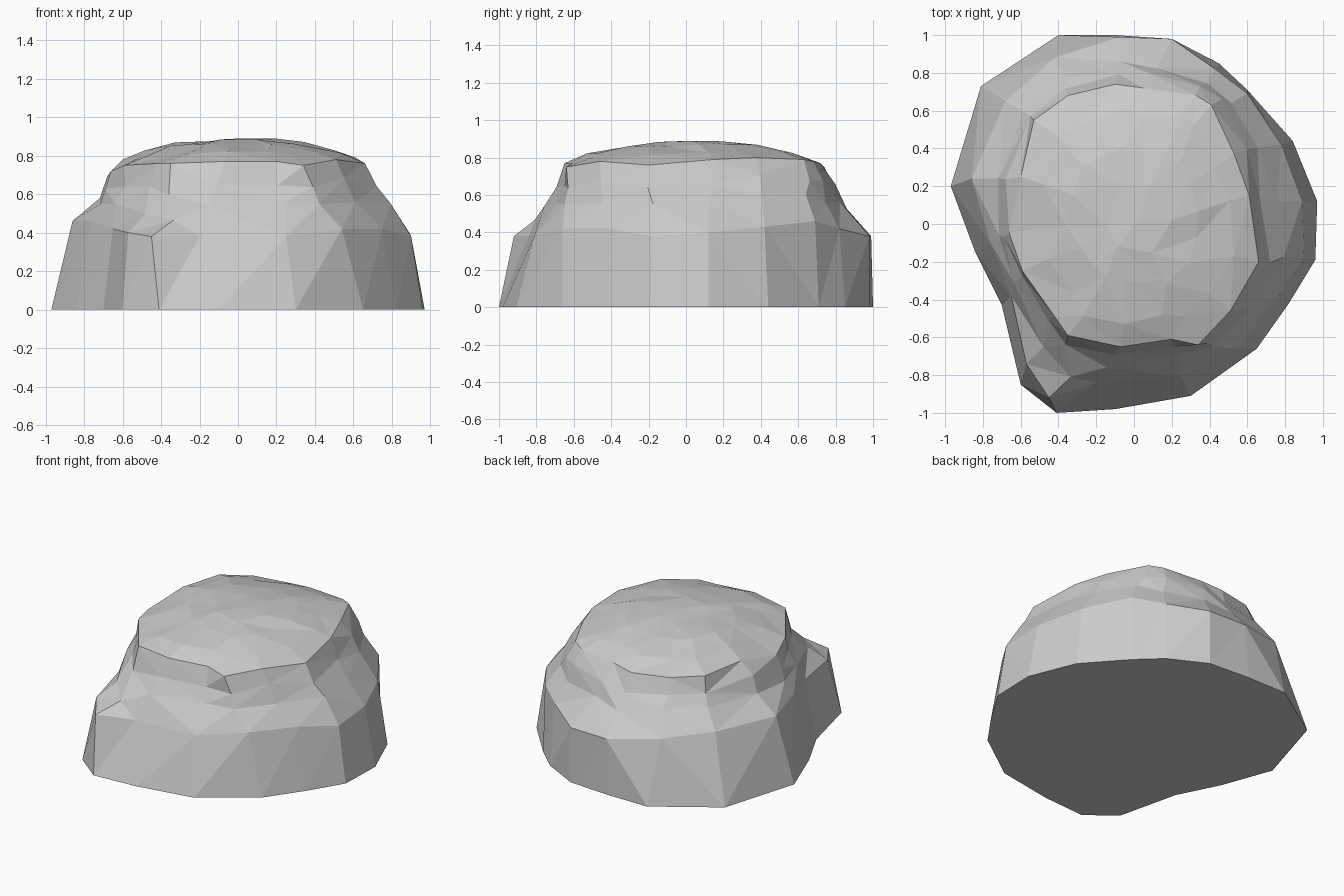
import bpy, bmesh, random
from mathutils import Vector

if "Cube" in bpy.data.objects:
    bpy.data.objects.remove(bpy.data.objects["Cube"])

random.seed(4)

# Rock outline at the ground, counter-clockwise from the front-left spur
base = [(-.41, -1), (-.1, -.98), (.3, -.91), (.65, -.66), (.82, -.42), (.96, -.19),
        (.97, .12), (.84, .44), (.6, .71), (.45, .85), (.2, .98), (-.1, 1), (-.4, 1),
        (-.81, .73), (-.97, .2), (-.84, -.15), (-.7, -.43), (-.6, -.85)]
# Top of the steep lower wall
wall = [(-.45, -.92, .38), (-.2, -.84, .38), (.25, -.81, .38), (.54, -.66, .42),
        (.75, -.4, .42), (.9, -.18, .38), (.89, .12, .4), (.78, .42, .43),
        (.6, .69, .46), (.43, .82, .42), (.2, .98, .38), (-.08, .99, .38),
        (-.42, .88, .43), (-.68, .65, .46), (-.86, .24, .46), (-.76, -.1, .46),
        (-.65, -.38, .42), (-.57, -.74, .4)]
# Rim of the plateau
rim = [(-.35, -.59, .76), (-.07, -.65, .77), (.2, -.61, .77), (.34, -.64, .75),
       (.51, -.46, .78), (.66, -.2, .76), (.61, .15, .79), (.53, .37, .8),
       (.41, .63, .79), (.33, .68, .78), (.05, .72, .77), (-.1, .74, .75),
       (-.35, .68, .76), (-.53, .55, .77), (-.6, .25, .78), (-.66, -.05, .72),
       (-.59, -.25, .75), (-.42, -.49, .76)]

ground = [Vector((x, y, 0)) for x, y in base]
wall = [Vector(p) for p in wall]
rim = [Vector(p) for p in rim]


def jitter(v, xy, z):
    u = random.uniform
    return v + Vector((u(-xy, xy), u(-xy, xy), u(-z, z)))


def between(side, rise, rough):
    """Ring between wall and rim, moved inward by side and upward by rise."""
    ring = []
    for a, b in zip(wall, rim):
        p = a.lerp(b, side)
        p.z = a.z + (b.z - a.z) * rise
        ring.append(jitter(p, rough, rough))
    return ring


# Craggy step between wall and rim, with the spur at the front left
shoulder = between(.53, .42, .022)
shoulder[0] = Vector((-.335, -.81, .465))
shoulder[-1] = Vector((-.48, -.65, .5))
brow = between(.76, .7, .018)
brow[0] = Vector((-.36, -.64, .6))
brow[-1] = Vector((-.46, -.5, .64))

# Gently domed plateau rings
peak = Vector((.02, .02, .89))


def dome(f):
    ring = []
    for p in rim:
        q = peak.lerp(p, f)
        q.z = p.z + (peak.z - p.z) * (1 - f ** 2.3)
        ring.append(jitter(q, .025, .005))
    return ring


rings = [ground, wall, shoulder, brow, rim, dome(.8), dome(.52)]

# Skin the rings into one faceted rock
bm = bmesh.new()
loops = [[bm.verts.new(p) for p in ring] for ring in rings]
n = len(base)
for lo, hi in zip(loops, loops[1:]):
    for i in range(n):
        j = (i + 1) % n
        bm.faces.new((lo[i], lo[j], hi[j], hi[i]))

# Close the top with a coarser ring and the peak
inner = loops[-1]
core = [bm.verts.new(jitter(inner[i].co.lerp(peak, .5) + Vector((0, 0, .006)), .03, .003))
        for i in range(0, n, 3)]
top = bm.verts.new(peak)
for k, c in enumerate(core):
    d = core[(k + 1) % len(core)]
    a = [inner[(3 * k + m) % n] for m in range(4)]
    for tri in ((c, a[0], a[1]), (c, a[1], a[2]), (c, a[2], d), (d, a[2], a[3]), (c, d, top)):
        bm.faces.new(tri)
bm.faces.new(loops[0][::-1])
bmesh.ops.triangulate(bm, faces=[f for f in bm.faces if len(f.verts) == 4],
                      quad_method='SHORT_EDGE')
bmesh.ops.recalc_face_normals(bm, faces=bm.faces)
mesh = bpy.data.meshes.new("rock")
bm.to_mesh(mesh)
bm.free()
rock = bpy.data.objects.new("rock", mesh)
bpy.context.collection.objects.link(rock)
